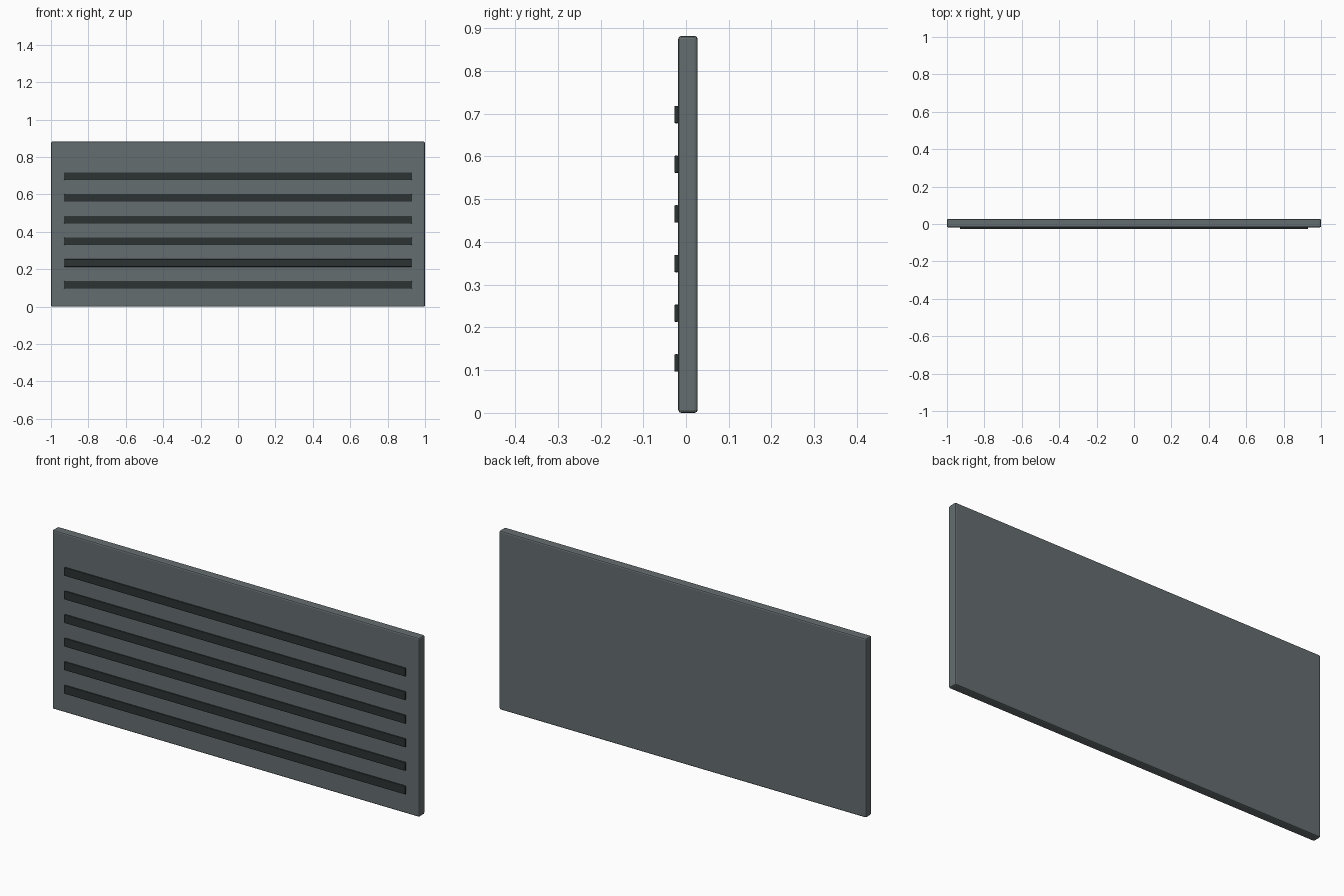
import bpy

if "Cube" in bpy.data.objects:
    bpy.data.objects.remove(bpy.data.objects["Cube"])


def material(name, color):
    m = bpy.data.materials.new(name)
    m.diffuse_color = color
    m.use_nodes = True
    m.node_tree.nodes["Principled BSDF"].inputs["Base Color"].default_value = m.diffuse_color
    return m


def box(name, size, centre, bevel, mat):
    bpy.ops.mesh.primitive_cube_add(size=1, location=centre)
    o = bpy.context.object
    o.name = name
    o.scale = size
    bpy.ops.object.transform_apply(location=False, rotation=False, scale=True)
    b = o.modifiers.new("edge_bevel", 'BEVEL')
    b.width = bevel
    b.segments = 2
    o.data.materials.append(mat)
    return o


grey = material("panel_grey", (0.13, 0.155, 0.16, 1))
dark = material("slat_dark", (0.025, 0.032, 0.032, 1))

# Main panel
box("panel", (2.0, 0.0455, 0.882), (0, 0.0045, 0.441), 0.007, grey)

# Horizontal slats on the front face
for i in range(6):
    box(f"slat_{i + 1}", (1.86, 0.0095, 0.041),
        (0, -0.0225, 0.117 + i * 0.1162), 0.003, dark)
